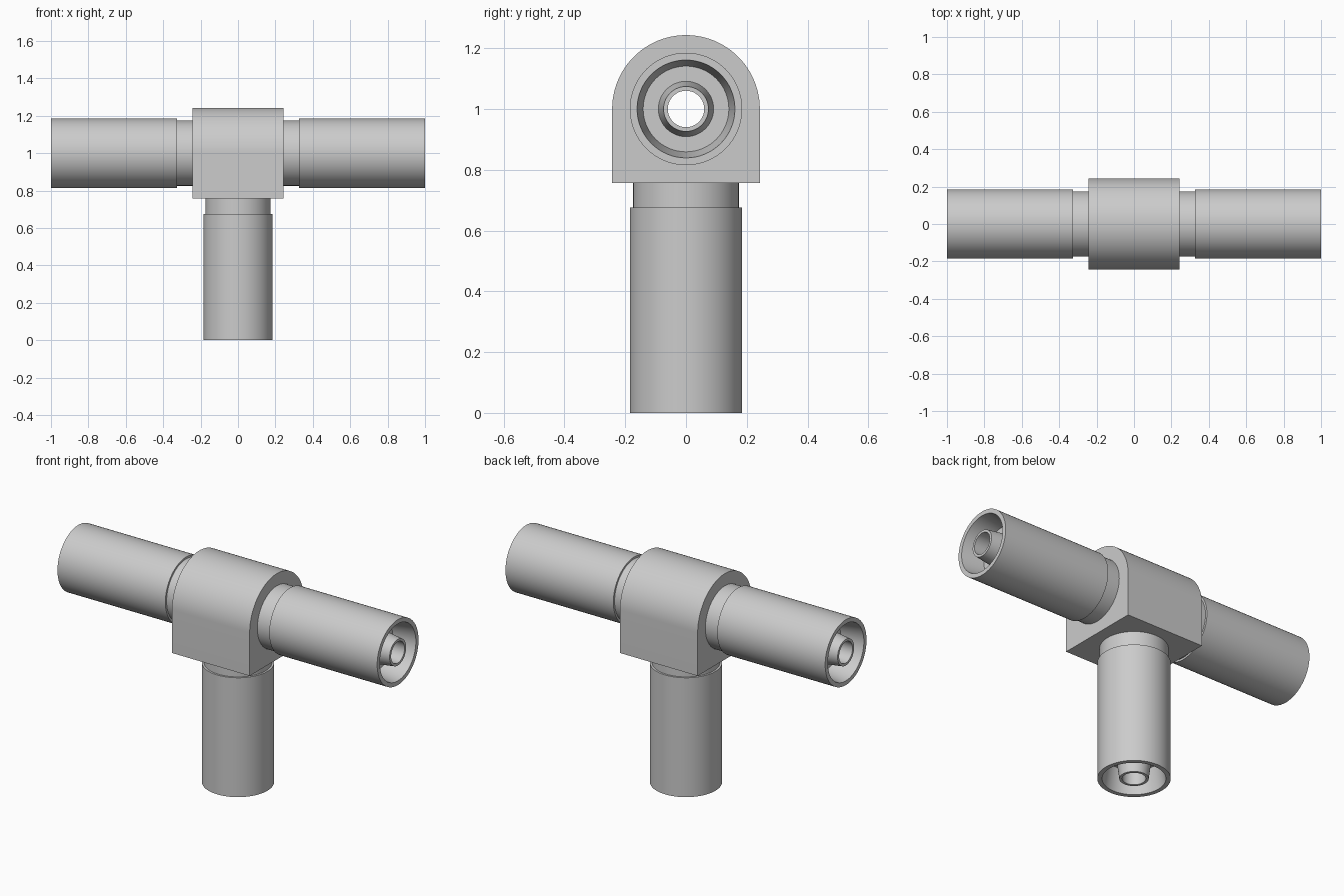
import bpy, bmesh, math

if "Cube" in bpy.data.objects:
    bpy.data.objects.remove(bpy.data.objects["Cube"])

SEG = 64      # sides of every round part
AXIS_Z = 1.0  # height of the horizontal bore
BODY = 0.243  # half width of the central block
BORE = 0.06

grey = bpy.data.materials.new("light_grey")
grey.diffuse_color = (0.6, 0.6, 0.6, 1)
grey.use_nodes = True
grey.node_tree.nodes["Principled BSDF"].inputs["Base Color"].default_value = grey.diffuse_color


def finish(name, bm):
    bmesh.ops.recalc_face_normals(bm, faces=bm.faces[:])
    mesh = bpy.data.meshes.new(name)
    bm.to_mesh(mesh)
    bm.free()
    obj = bpy.data.objects.new(name, mesh)
    bpy.context.collection.objects.link(obj)
    mesh.materials.append(grey)
    return obj


def smooth(obj):
    bpy.ops.object.select_all(action='DESELECT')
    obj.select_set(True)
    bpy.context.view_layer.objects.active = obj
    bpy.ops.object.shade_smooth_by_angle(angle=math.radians(30))


def lathe(name, profile, turn):
    """Spin a closed (x, radius) profile round X, then turn it about Y."""
    bm = bmesh.new()
    rings = []
    for x, r in profile:
        rings.append([bm.verts.new((x, r * math.cos(2 * math.pi * i / SEG),
                                    r * math.sin(2 * math.pi * i / SEG)))
                      for i in range(SEG)])
    for k, a in enumerate(rings):
        b = rings[(k + 1) % len(rings)]
        for i in range(SEG):
            j = (i + 1) % SEG
            bm.faces.new((a[i], a[j], b[j], b[i]))
    obj = finish(name, bm)
    obj.location = (0, 0, AXIS_Z)
    obj.rotation_euler = (0, turn, 0)
    return obj


# Central block: square below, half round on top, extruded along X
bm = bmesh.new()
outline = [(-BODY, AXIS_Z - BODY), (BODY, AXIS_Z - BODY)]
outline += [(BODY * math.cos(math.pi * i / 48), AXIS_Z + BODY * math.sin(math.pi * i / 48))
            for i in range(49)]
face = bm.faces.new([bm.verts.new((-BODY, y, z)) for y, z in outline])
ext = bmesh.ops.extrude_face_region(bm, geom=[face])
bmesh.ops.translate(bm, vec=(2 * BODY, 0, 0),
                    verts=[v for v in ext["geom"] if isinstance(v, bmesh.types.BMVert)])
body = finish("tee_body", bm)

# Bores: one straight through, one down from the middle
for length, mid, turn in ((1.0, (0, 0, AXIS_Z), math.pi / 2),
                          (0.5, (0, 0, AXIS_Z - 0.25), 0)):
    bpy.ops.mesh.primitive_cylinder_add(vertices=SEG, radius=BORE, depth=length,
                                        location=mid, rotation=(0, turn, 0))
    cutter = bpy.context.object
    cutter.name = "bore_cutter"
    cutter.hide_render = True
    bpy.ops.object.select_all(action='DESELECT')
    body.select_set(True)
    bpy.context.view_layer.objects.active = body
    mod = body.modifiers.new("bore", 'BOOLEAN')
    mod.operation = 'DIFFERENCE'
    mod.solver = 'EXACT'
    mod.object = cutter
    bpy.ops.object.modifier_apply(modifier=mod.name)
    bpy.data.objects.remove(cutter)
smooth(body)

# Connector arms: neck, sleeve, tapered socket and tapered nozzle around the bore
ARM = [(BODY, BORE), (BODY, 0.174), (0.325, 0.174), (0.325, 0.185), (1.0, 0.185),
       (1.0, 0.161), (0.87, 0.141), (0.87, 0.091), (1.0, 0.074), (1.0, BORE)]
for name, turn in (("right_connector", 0), ("left_connector", math.pi),
                   ("bottom_connector", math.pi / 2)):
    smooth(lathe(name, ARM, turn))
